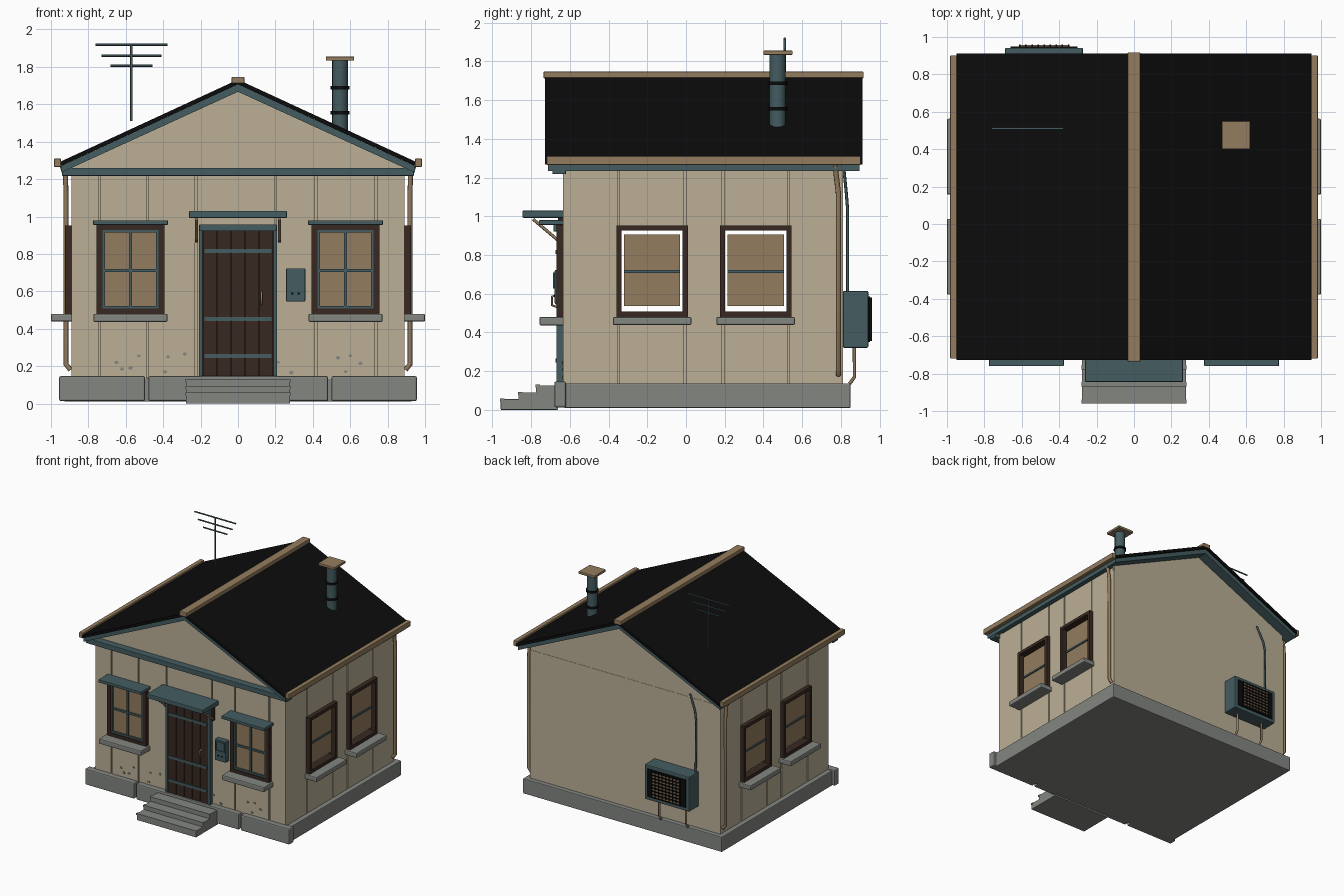
import bpy, bmesh, math, random
from mathutils import Vector

random.seed(3)

def mat(name, r, g, b):
    m = bpy.data.materials.new(name)
    m.diffuse_color = (r, g, b, 1)
    return m

CREAM = mat("cream_plaster", 0.497, 0.429, 0.305)
TAN = mat("tan_metal", 0.296, 0.202, 0.112)
TEAL = mat("teal_paint", 0.058, 0.107, 0.117)
GRAY = mat("gray_stone", 0.227, 0.239, 0.220)
BROWN = mat("dark_brown_wood", 0.040, 0.022, 0.015)
BLACK = mat("black_roofing", 0.0037, 0.0037, 0.0037)

def add(name, bm, m):
    bmesh.ops.recalc_face_normals(bm, faces=bm.faces)
    me = bpy.data.meshes.new(name)
    bm.to_mesh(me)
    bm.free()
    me.materials.append(m)
    ob = bpy.data.objects.new(name, me)
    bpy.context.collection.objects.link(ob)
    return ob

def prism(name, m, profile, y0, y1):
    """Extrude an x-z profile along y."""
    bm = bmesh.new()
    f = bm.faces.new([bm.verts.new((x, y0, z)) for x, z in profile])
    ext = bmesh.ops.extrude_face_region(bm, geom=[f])
    bmesh.ops.translate(bm, vec=(0, y1 - y0, 0),
                        verts=[v for v in ext["geom"] if isinstance(v, bmesh.types.BMVert)])
    return add(name, bm, m)

def box(name, m, x0, x1, y0, y1, z0, z1, bevel=0):
    x0, x1 = sorted((x0, x1))
    ob = prism(name, m, [(x0, z0), (x1, z0), (x1, z1), (x0, z1)], y0, y1)
    if bevel:
        b = ob.modifiers.new("bevel", "BEVEL")
        b.width, b.segments = bevel, 2
    return ob

def cylinder(name, m, x, y, z0, z1, r, sides=16):
    bm = bmesh.new()
    bmesh.ops.create_cone(bm, cap_ends=True, segments=sides, radius1=r, radius2=r, depth=z1 - z0)
    bmesh.ops.translate(bm, vec=(x, y, (z0 + z1) / 2), verts=bm.verts)
    for f in bm.faces:
        f.smooth = len(f.verts) == 4
    return add(name, bm, m)

def tube(name, m, pts, r):
    """Round pipe along a path, turned into a mesh."""
    cu = bpy.data.curves.new(name, "CURVE")
    cu.dimensions, cu.bevel_depth, cu.bevel_resolution, cu.use_fill_caps = "3D", r, 2, True
    sp = cu.splines.new("POLY")
    sp.points.add(len(pts) - 1)
    for p, co in zip(sp.points, pts):
        p.co = (*co, 1)
    tmp = bpy.data.objects.new(name + "_path", cu)
    bpy.context.collection.objects.link(tmp)
    me = bpy.data.meshes.new_from_object(tmp.evaluated_get(bpy.context.evaluated_depsgraph_get()))
    bpy.data.objects.remove(tmp)
    me.materials.clear()
    me.materials.append(m)
    ob = bpy.data.objects.new(name, me)
    bpy.context.collection.objects.link(ob)

def frame(name, m, u0, u1, z0, z1, w, d0, d1, side=False):
    """Four bars around an opening, facing front or (side=True) sideways."""
    for i, (a, b, c, d) in enumerate([(u0, u0 + w, z0, z1), (u1 - w, u1, z0, z1),
                                      (u0 + w, u1 - w, z0, z0 + w), (u0 + w, u1 - w, z1 - w, z1)]):
        e = (d0, d1, a, b) if side else (a, b, d0, d1)
        box(f"{name}_{i}", m, *e, c, d)

# Foundation and front stone blocks
box("foundation", GRAY, -0.93, 0.93, -0.63, 0.85, 0.01, 0.137, 0.006)
for i, (a, b) in enumerate([(-0.956, -0.497), (-0.478, 0.482), (0.5, 0.956)]):
    box(f"front_block_{i}", GRAY, a, b, -0.68, -0.62, 0.013, 0.147, 0.009)

# Steps
for i, (y, z) in enumerate([(-0.957, 0.055), (-0.865, 0.09), (-0.775, 0.127)]):
    box(f"step_{i}", GRAY, -0.278, 0.278, y, -0.66, 0, z, 0.004)
    box(f"step_nosing_{i}", GRAY, -0.28, 0.28, y - 0.003, y + 0.02, z - 0.012, z + 0.003)

# Front wall planks over a backing sheet
box("front_backing", CREAM, -0.875, 0.875, -0.622, -0.60, 0.13, 1.25)
xs = [-0.89, -0.74, -0.485, -0.225, 0.2, 0.417, 0.737, 0.89]
for i in range(7):
    box(f"front_plank_{i}", CREAM, xs[i] + 0.005 * (i > 0), xs[i + 1] - 0.005 * (i < 6),
        -0.635, -0.62, 0.13, 1.23)

# Side walls with two open windows each
ys = [-0.62, -0.35, -0.005, 0.19, 0.53, 0.797]
for s, n in ((-1, "left"), (1, "right")):
    for i, (a, b, c, d) in enumerate([(-0.62, 0.797, 0.13, 0.5), (-0.62, 0.797, 0.93, 1.25),
                                      (-0.62, -0.335, 0.5, 0.93), (-0.015, 0.2, 0.5, 0.93),
                                      (0.52, 0.797, 0.5, 0.93)]):
        box(f"{n}_backing_{i}", CREAM, s * 0.85, s * 0.877, a, b, c, d)
    for i in range(5):
        spans = [(0.13, 0.5), (0.93, 1.25)] if i in (1, 3) else [(0.13, 1.25)]
        for j, (c, d) in enumerate(spans):
            box(f"{n}_plank_{i}_{j}", CREAM, s * 0.875, s * 0.89,
                ys[i] + 0.005 * (i > 0), ys[i + 1] - 0.005 * (i < 4), c, d)
    # Side windows
    for k, y in enumerate((-0.175, 0.36)):
        w = f"{n}_window_{k}"
        frame(w + "_frame", BROWN, y - 0.185, y + 0.185, 0.48, 0.953, 0.027, s * 0.86, s * 0.925, True)
        box(w + "_pane", TAN, s * 0.885, s * 0.893, y - 0.145, y + 0.145, 0.537, 0.905)
        box(w + "_bar", TEAL, s * 0.88, s * 0.902, y - 0.145, y + 0.145, 0.707, 0.722)
        box(w + "_sill", GRAY, s * 0.885, s * 1.0, y - 0.203, y + 0.203, 0.438, 0.48, 0.008)
    # Roof slope, soffit layer, gutter and downspout
    prism(f"{n}_roof_slope", BLACK, [(0, 1.732), (s * 0.95, 1.293), (s * 0.95, 1.268), (0, 1.707)], -0.727, 0.912)
    prism(f"{n}_roof_trim", TEAL, [(0, 1.707), (s * 0.945, 1.27), (s * 0.945, 1.235), (0, 1.667)], -0.712, 0.897)
    box(f"{n}_gutter", TAN, s * 0.947, s * 0.983, -0.72, 0.902, 1.265, 1.31, 0.004)
    tube(f"{n}_downspout", TAN, [(s * 0.94, 0.77, 1.27), (s * 0.922, 0.775, 1.22), (s * 0.92, 0.787, 1.12),
                                 (s * 0.92, 0.787, 0.21), (s * 0.895, 0.787, 0.18)], 0.014)

# Back wall, gables, ridge and front band
box("back_wall", CREAM, -0.89, 0.89, 0.79, 0.812, 0.13, 1.22)
for n, y in (("front", -0.632), ("back", 0.785)):
    prism(f"{n}_gable", CREAM, [(-0.885, 1.218), (0.885, 1.218), (0.885, 1.265), (0, 1.67), (-0.885, 1.265)], y, y + 0.025)
box("front_band", TEAL, -0.94, 0.94, -0.69, -0.62, 1.217, 1.26, 0.004)
box("ridge_cap", TAN, -0.034, 0.034, -0.735, 0.917, 1.712, 1.747, 0.004)

# Front windows
for n, x in (("left", -0.575), ("right", 0.575)):
    w = f"front_{n}_window"
    frame(w + "_frame", BROWN, x - 0.182, x + 0.182, 0.475, 0.96, 0.032, -0.668, -0.63)
    frame(w + "_sash", TEAL, x - 0.15, x + 0.15, 0.507, 0.928, 0.014, -0.66, -0.63)
    box(w + "_pane", TAN, x - 0.14, x + 0.14, -0.645, -0.637, 0.515, 0.92)
    box(w + "_bar_v", TEAL, x - 0.009, x + 0.009, -0.658, -0.64, 0.515, 0.92)
    box(w + "_bar_h", TEAL, x - 0.14, x + 0.14, -0.657, -0.64, 0.703, 0.719)
    box(w + "_sill", GRAY, x - 0.198, x + 0.198, -0.757, -0.63, 0.436, 0.48, 0.008)
    box(w + "_hood", TEAL, x - 0.2, x + 0.2, -0.76, -0.63, 0.955, 0.98, 0.004)

# Door
box("door_backing", BROWN, -0.19, 0.19, -0.655, -0.63, 0.145, 0.925)
for i in range(5):
    box(f"door_plank_{i}", BROWN, -0.187 + i * 0.0755, -0.115 + i * 0.0755, -0.665, -0.65, 0.147, 0.922)
for i, z in enumerate((0.255, 0.453, 0.815)):
    box(f"door_strap_{i}", TEAL, -0.178, 0.178, -0.673, -0.66, z - 0.011, z + 0.011)
for s in (-1, 1):
    box("door_jamb", TEAL, s * 0.19, s * 0.208, -0.67, -0.63, 0.145, 0.93)
    # Canopy brackets
    tube("canopy_strut", TAN, [(s * 0.222, -0.79, 0.985), (s * 0.222, -0.66, 0.875)], 0.008)
    box("canopy_post", BROWN, s * 0.215, s * 0.23, -0.66, -0.63, 0.86, 0.99)
box("door_lintel", TEAL, -0.208, 0.208, -0.685, -0.63, 0.922, 0.957, 0.003)
tube("door_handle", TAN, [(0.125, -0.66, 0.595), (0.125, -0.692, 0.585), (0.125, -0.692, 0.54), (0.125, -0.66, 0.53)], 0.006)
box("canopy", TEAL, -0.262, 0.262, -0.845, -0.63, 0.992, 1.03, 0.006)

# Meter box beside the door
box("meter_box", TEAL, 0.257, 0.36, -0.678, -0.63, 0.545, 0.723, 0.006)
frame("meter_rim", TEAL, 0.268, 0.349, 0.628, 0.71, 0.008, -0.686, -0.675)
for x in (0.29, 0.325):
    box("meter_button", BLACK, x - 0.006, x + 0.006, -0.682, -0.67, 0.583, 0.595)

# Chipped plaster spots low on the front wall
for i, (x, z) in enumerate([(-0.65, 0.22), (-0.62, 0.185), (-0.53, 0.255), (-0.575, 0.19), (-0.375, 0.25), (-0.39, 0.17),
                            (-0.285, 0.265), (0.215, 0.22), (0.285, 0.165), (0.535, 0.245), (0.6, 0.255), (0.655, 0.215), (0.575, 0.17)]):
    t, r = random.random() * 6, 0.011 + random.random() * 0.004
    prism(f"plaster_chip_{i}", GRAY, [(x + r * math.cos(t + k * 1.57), z + 0.8 * r * math.sin(t + k * 1.57))
                                      for k in range(4)], -0.641, -0.633)

# Stove pipe
cylinder("stove_pipe", TEAL, 0.545, 0.473, 1.45, 1.84, 0.042)
for z in (1.555, 1.688):
    cylinder("stove_pipe_band", BLACK, 0.545, 0.473, z - 0.009, z + 0.009, 0.05)
box("stove_pipe_cap", TAN, 0.47, 0.62, 0.4, 0.55, 1.834, 1.855, 0.003)

# Antenna
cylinder("antenna_mast", TEAL, -0.57, 0.51, 1.51, 1.92, 0.007, 8)
for z, h in ((1.918, 0.193), (1.86, 0.16), (1.806, 0.113)):
    tube("antenna_bar", TEAL, [(-0.57 - h, 0.51, z), (-0.57 + h, 0.51, z)], 0.006)

# Air conditioner on the back wall
box("cooler_box", TEAL, -0.69, -0.272, 0.81, 0.942, 0.32, 0.615, 0.008)
box("cooler_grille", BLACK, -0.66, -0.302, 0.94, 0.95, 0.35, 0.585)
for i in range(8):
    z = 0.372 + i * 0.027
    box(f"cooler_slat_{i}", TAN, -0.61, -0.35, 0.948, 0.957, z - 0.005, z + 0.005)
for i in range(9):
    x = -0.61 + i * 0.0325
    box(f"cooler_rib_{i}", BLACK, x - 0.004, x + 0.004, 0.948, 0.96, 0.355, 0.58)
for x in (-0.36, -0.61):
    tube("cooler_pipe", TAN, [(x, 0.87, 0.33), (x, 0.87, 0.17), (x, 0.845, 0.135)], 0.009)
tube("cooler_cable", TEAL, [(-0.675, 0.835, 0.6), (-0.68, 0.835, 1.03), (-0.665, 0.828, 1.12), (-0.61, 0.815, 1.25)], 0.008)
